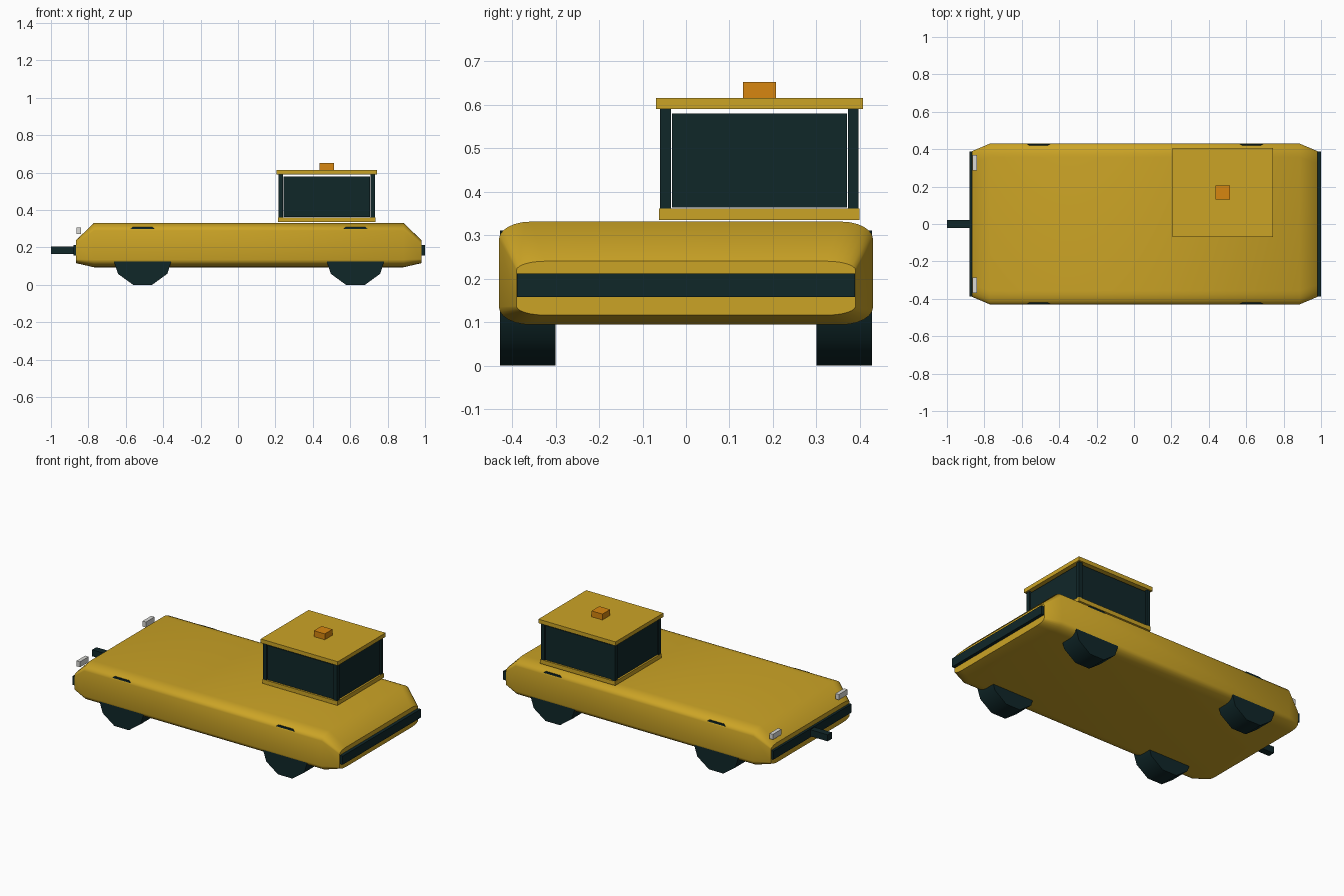
import bpy, bmesh, math

if "Cube" in bpy.data.objects:
    bpy.data.objects.remove(bpy.data.objects["Cube"])


def material(name, rgb):
    m = bpy.data.materials.new(name)
    m.diffuse_color = (*rgb, 1)
    m.use_nodes = True
    m.node_tree.nodes["Principled BSDF"].inputs["Base Color"].default_value = m.diffuse_color
    return m


YELLOW = material("mustard yellow", (0.60, 0.37, 0.019))
DARK = material("dark teal", (0.005, 0.020, 0.022))
ORANGE = material("amber", (0.68, 0.24, 0.005))
PALE = material("pale grey", (0.70, 0.70, 0.67))


def finish(name, bm, mat, smooth=False):
    bmesh.ops.recalc_face_normals(bm, faces=bm.faces)
    me = bpy.data.meshes.new(name)
    bm.to_mesh(me)
    bm.free()
    me.materials.append(mat)
    ob = bpy.data.objects.new(name, me)
    bpy.context.collection.objects.link(ob)
    if smooth:
        bpy.ops.object.select_all(action='DESELECT')
        bpy.context.view_layer.objects.active = ob
        ob.select_set(True)
        bpy.ops.object.shade_smooth_by_angle(angle=math.radians(45))
    return ob


def box(name, mat, x, y, z):
    """Box from (min, max) ranges."""
    bm = bmesh.new()
    bmesh.ops.create_cube(bm, size=1)
    for v in bm.verts:
        for i, (a, b) in enumerate((x, y, z)):
            v.co[i] = (a + b) / 2 + v.co[i] * (b - a)
    return finish(name, bm, mat)


def section(x, half_y, z0, z1):
    """Rounded rectangle across the body at x."""
    ry, rz, steps = half_y * 0.17, (z1 - z0) * 0.17, 6
    cy, hz, cz = half_y - ry, (z1 - z0) / 2 - rz, (z0 + z1) / 2
    pts = []
    for q, (sy, sz) in enumerate(((1, 1), (-1, 1), (-1, -1), (1, -1))):
        for i in range(steps + 1):
            a = (q + i / steps) * math.pi / 2
            pts.append((x, sy * cy + ry * math.cos(a), cz + sz * hz + rz * math.sin(a)))
    return pts


# Body: lofted rounded sections with tapered ends
bm = bmesh.new()
rings = [[bm.verts.new(p) for p in section(*s)] for s in (
    (-0.865, 0.39, 0.116, 0.24), (-0.77, 0.43, 0.094, 0.331),
    (0.885, 0.43, 0.094, 0.331), (0.98, 0.39, 0.116, 0.24))]
n = len(rings[0])
for a, b in zip(rings, rings[1:]):
    for i in range(n):
        j = (i + 1) % n
        bm.faces.new((a[i], a[j], b[j], b[i]))
bm.faces.new(rings[0])
bm.faces.new(rings[-1])
finish("body", bm, YELLOW, True)

# Wheels: ten-sided, flat side down
R = 0.163
for end, cx in (("rear", -0.51), ("front", 0.628)):
    for side, s in (("right", -1), ("left", 1)):
        bm = bmesh.new()
        loops = []
        for y in (0.30, 0.428):
            loops.append([bm.verts.new((cx + R * math.cos(k * math.pi / 5), s * y,
                                        0.155 + R * math.sin(k * math.pi / 5)))
                          for k in range(10)])
        for i in range(10):
            j = (i + 1) % 10
            bm.faces.new((loops[0][i], loops[0][j], loops[1][j], loops[1][i]))
        bm.faces.new(loops[0])
        bm.faces.new(loops[1])
        finish(f"{end}_{side}_wheel", bm, DARK, True)

# Bumpers and tow bar
box("front_bumper", DARK, (0.972, 1.0), (-0.388, 0.388), (0.158, 0.212))
box("rear_bumper", DARK, (-0.88, -0.855), (-0.388, 0.388), (0.158, 0.212))
box("tow_bar", DARK, (-1.0, -0.86), (-0.021, 0.021), (0.165, 0.206))

# Rear lamps
for side, s in (("right", -1), ("left", 1)):
    y = sorted((s * 0.285, s * 0.37))
    box(f"{side}_lamp", PALE, (-0.864, -0.84), y, (0.272, 0.306))

# Cab: sill, roof, beacon
box("cab_sill", YELLOW, (0.213, 0.735), (-0.062, 0.399), (0.335, 0.361))
box("cab_roof", YELLOW, (0.206, 0.742), (-0.069, 0.407), (0.59, 0.615))
box("beacon", ORANGE, (0.436, 0.512), (0.131, 0.207), (0.615, 0.652))

# Cab corner pillars
PX = ((0.216, 0.240), (0.708, 0.732))
PY = ((-0.060, -0.035), (0.373, 0.397))
for i, x in enumerate(PX):
    for j, y in enumerate(PY):
        box(f"cab_pillar_{i}{j}", DARK, x, y, (0.361, 0.59))

# Cab windows between the pillars
for i, (a, b) in enumerate(PX):
    c = (a + b) / 2
    box(f"cab_end_window_{i}", DARK, (c - 0.006, c + 0.006), (-0.032, 0.370), (0.363, 0.579))
for i, (a, b) in enumerate(PY):
    c = (a + b) / 2
    box(f"cab_side_window_{i}", DARK, (0.243, 0.705), (c - 0.006, c + 0.006), (0.363, 0.579))
